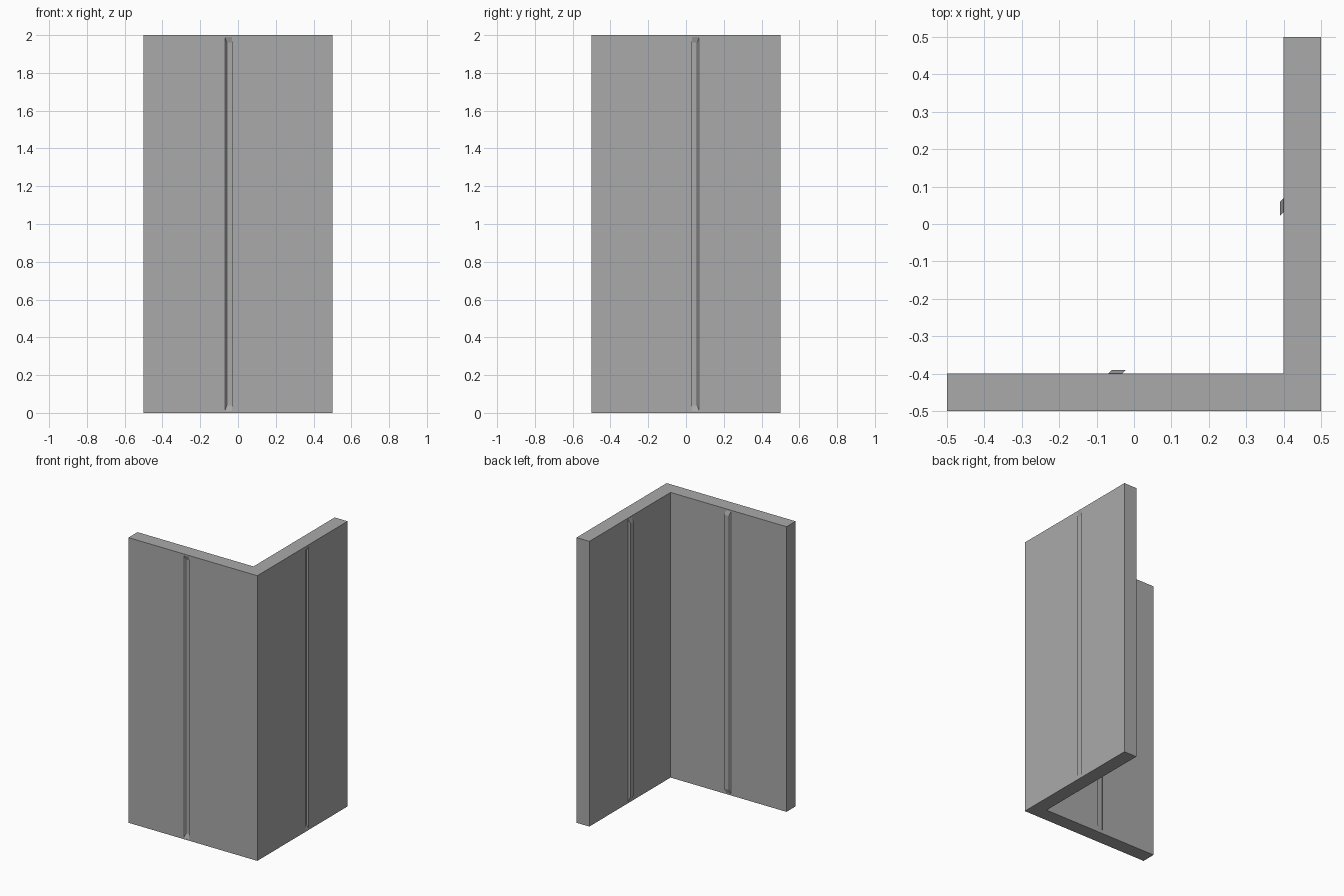
import bpy, bmesh
from mathutils import Vector

if "Cube" in bpy.data.objects:
    bpy.data.objects.remove(bpy.data.objects["Cube"])

mat = bpy.data.materials.new("wall grey")
mat.diffuse_color = (0.4, 0.4, 0.4, 1)
mat.use_nodes = True
mat.node_tree.nodes["Principled BSDF"].inputs["Base Color"].default_value = mat.diffuse_color

# L-shaped corner wall, extruded from its plan
bm = bmesh.new()
plan = [(-.5, -.5), (.5, -.5), (.5, .5), (.4, .5), (.4, -.4), (-.5, -.4)]
base = bm.faces.new([bm.verts.new((x, y, 0)) for x, y in plan])
top = bmesh.ops.extrude_face_region(bm, geom=[base])["geom"]
bmesh.ops.translate(bm, vec=(0, 0, 2), verts=[v for v in top if isinstance(v, bmesh.types.BMVert)])
bmesh.ops.recalc_face_normals(bm, faces=bm.faces)


def fit(face, place, lo, hi, depth, zlo, zhi):
    """Inset a face and place its corners on a rectangle along the wall."""
    bmesh.ops.inset_individual(bm, faces=[face], thickness=0.005, use_even_offset=True)
    mid = face.calc_center_median()
    mx = mid.x if abs(face.normal.y) > .5 else -mid.y
    spots = []
    for v in face.verts:
        a = v.co.x if place == "front" else -v.co.y
        spots.append((v, hi if a > mx else lo, zhi if v.co.z > mid.z else zlo))
    for v, a, z in spots:
        v.co = Vector((a, depth, z)) if place == "front" else Vector((-depth, -a, z))


# skewed seam: groove on the outside, matching ridge on the inside, of both wings
for place in ("front", "side"):
    for depth in (-.5, -.4):
        for f in bm.faces:
            c, n = f.calc_center_median(), f.normal
            d, m = (c.y, n.y) if place == "front" else (-c.x, n.x)
            if abs(m) > .9 and abs(d - depth) < .001:
                face = f
                break
        fit(face, place, -.069, -.032, depth, .01, 1.99)
        bm.normal_update()
        fit(face, place, -.059, -.022, depth + .01, .04, 1.96)
        bm.normal_update()

mesh = bpy.data.meshes.new("corner_wall")
bm.to_mesh(mesh)
bm.free()
mesh.materials.append(mat)
wall = bpy.data.objects.new("corner_wall", mesh)
bpy.context.collection.objects.link(wall)
